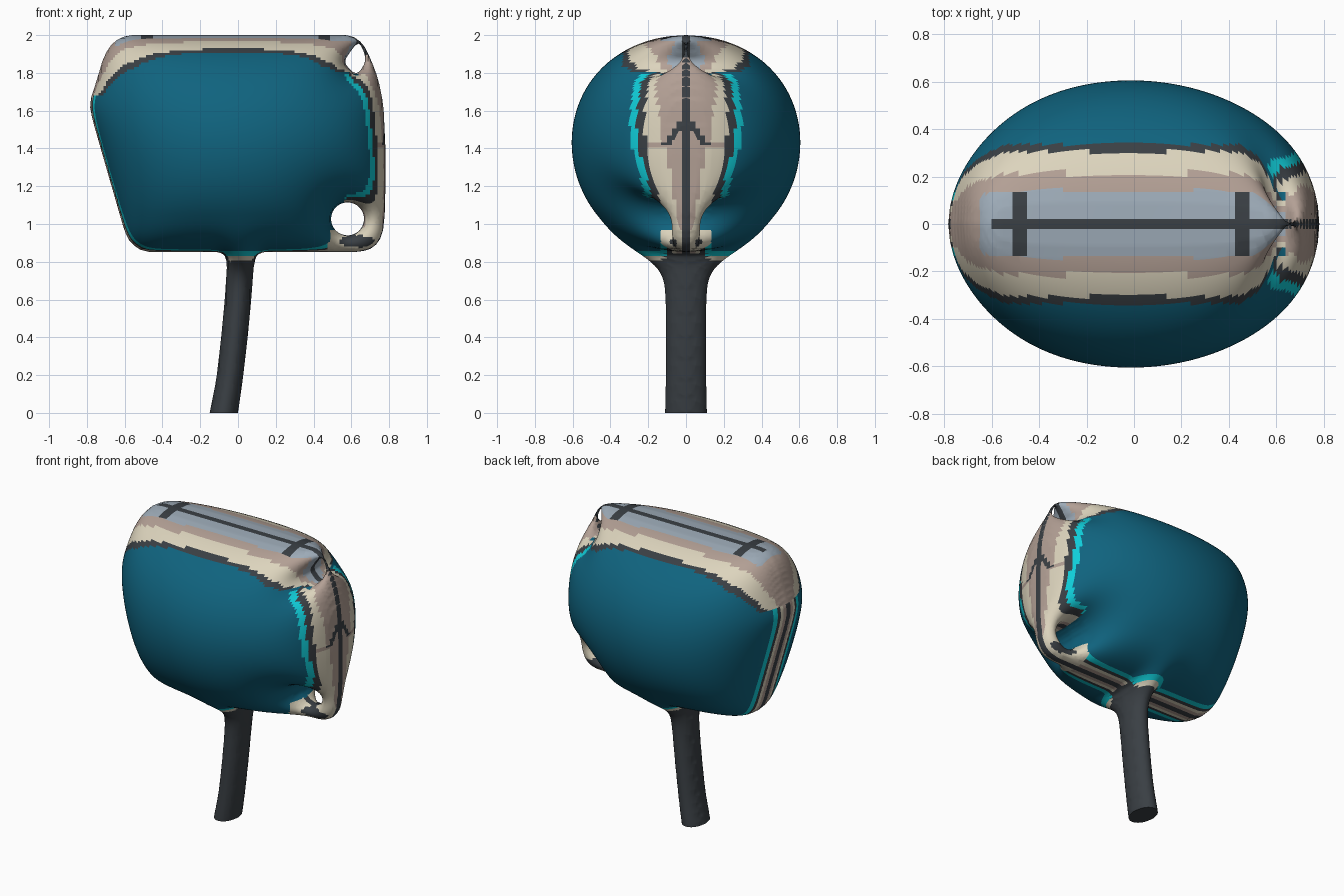
import bpy, bmesh, math

old = bpy.data.objects.get("Cube")
if old:
    bpy.data.objects.remove(old, do_unlink=True)

STEP = 0.0125
X0, Z0, NX, NZ = -0.85, -0.244, 137, 184

# Outline of the mallet (x, z), with the handle running past the floor for a flat cut
outline = [(-.59, 2), (-.66, 1.965), (-.71, 1.89), (-.745, 1.77), (-.787, 1.64), (-.77, 1.55),
           (-.60, .96), (-.57, .9), (-.5, .852), (-.08, .852), (-.057, .8), (-.07, .6),
           (-.09, .39), (-.115, .175), (-.15, 0), (-.19, -.2), (-.04, -.2), (0, 0),
           (.025, .175), (.05, .39), (.07, .6), (.085, .8), (.11, .852), (.65, .852),
           (.72, .875), (.765, .94), (.779, 1.07), (.781, 1.39), (.77, 1.63),
           (.742, 1.77), (.7, 1.88), (.662, 1.955), (.6, 2)]
upper_hole = [(.638, 1.968), (.6, 1.92), (.56, 1.86), (.59, 1.82), (.625, 1.792),
              (.655, 1.82), (.676, 1.865), (.668, 1.91)]
lower_hole = [(.58 + .09 * math.cos(k * math.pi / 6), 1.027 + .09 * math.sin(k * math.pi / 6))
              for k in range(12)]


def soften(points):
    """Cut each corner of a closed polygon a little."""
    out = []
    for k, (ax, az) in enumerate(points):
        bx, bz = points[(k + 1) % len(points)]
        t = min(.25, .03 / math.hypot(bx - ax, bz - az))
        for s in (t, 1 - t):
            out.append((ax + (bx - ax) * s, az + (bz - az) * s))
    return out


segments = []
for loop in (outline, upper_hole, lower_hole):
    pts = soften(loop)
    for (ax, az), (bx, bz) in zip(pts, pts[1:] + pts[:1]):
        dx, dz = bx - ax, bz - az
        if dx * dx + dz * dz > 1e-10:
            segments.append((ax, az, dx, dz, 1 / (dx * dx + dz * dz)))


def probe(x, z):
    """Signed distance to the outline (positive inside) and the nearest outline point."""
    best, near, inside = 9, None, False
    for ax, az, dx, dz, inv in segments:
        px, pz = x - ax, z - az
        if (pz < 0) != (pz < dz) and px < dx * pz / dz:
            inside = not inside
        t = (px * dx + pz * dz) * inv
        t = 0 if t < 0 else 1 if t > 1 else t
        ex, ez = px - t * dx, pz - t * dz
        d = ex * ex + ez * ez
        if d < best:
            best, near = d, (x - ex, z - ez)
    d = math.sqrt(best)
    return (d if inside else -d), near


grid = [probe(X0 + i * STEP, Z0 + j * STEP) for j in range(NZ) for i in range(NX)]
dist = [g[0] for g in grid]

# Inflate the outline: relax a membrane under even pressure, pinned at the outline
u = [0.0] * len(grid)
cells = []
for n, d in enumerate(dist):
    if d <= 1e-4:
        continue
    arm = [STEP * (1 if dist[m] > 1e-4 else max(.1, d / (d - dist[m] + 1e-9)))
           for m in (n - 1, n + 1, n - NX, n + NX)]
    w = [2 / (a * (a + b)) for a, b in zip(arm, (arm[1], arm[0], arm[3], arm[2]))]
    total = sum(w)
    cells.append((n, w[0] / total, w[1] / total, w[2] / total, w[3] / total, 1 / total))
for _ in range(280):
    for n, wl, wr, wd, wu, rhs in cells:
        u[n] += 1.91 * (wl * u[n - 1] + wr * u[n + 1] + wd * u[n - NX] + wu * u[n + NX] + rhs - u[n])
head_scale = .605 / math.sqrt(max(u))


def thickness(n, z):
    t = min(1, max(0, (z - .6) / .45))
    t = t * t * (3 - 2 * t)
    return math.sqrt(max(u[n], 0)) * (2.15 * (1 - t) + head_scale * t)


# Front and back shells share the vertices on the outline
bm = bmesh.new()
shells = ({}, {})


def vert(n, side):
    store = shells[side]
    if n not in store:
        if dist[n] > 1e-4:
            x, z = X0 + (n % NX) * STEP, Z0 + (n // NX) * STEP
            store[n] = bm.verts.new((x, (2 * side - 1) * thickness(n, z), z))
        else:
            x, z = grid[n][1]
            shells[0][n] = shells[1][n] = bm.verts.new((x, 0, z))
    return store[n]


for j in range(NZ - 1):
    for i in range(NX - 1):
        n = j * NX + i
        quad = (n, n + 1, n + 1 + NX, n + NX)
        if any(dist[q] > 1e-4 for q in quad):
            bm.faces.new([vert(q, 0) for q in quad])
            bm.faces.new([vert(q, 1) for q in reversed(quad)])
bmesh.ops.remove_doubles(bm, verts=bm.verts[:], dist=1e-5)


def slice_mesh(co, no, clear=False):
    bmesh.ops.bisect_plane(bm, geom=bm.verts[:] + bm.edges[:] + bm.faces[:], dist=1e-5,
                           plane_co=co, plane_no=no, clear_outer=clear)


# Flat handle end, then cuts along the thin trim stripes
slice_mesh((0, 0, 0), (0, 0, -1), True)
rim = [e for e in bm.edges if e.is_boundary and all(abs(v.co.z) < 1e-4 for v in e.verts)]
bmesh.ops.holes_fill(bm, edges=rim, sides=0)
for y in (.022, .05, .075, .1, .135):
    for s in (-1, 1):
        slice_mesh((0, s * y, 0), (0, 1, 0))

TEAL, CYAN, CREAM, TAUPE, BLUE, DARK = range(6)
colours = [("teal", (.005, .125, .21)), ("bright_cyan", (.005, .62, .70)),
           ("cream", (.72, .66, .51)), ("taupe", (.45, .35, .30)),
           ("pale_blue_grey", (.34, .41, .48)), ("charcoal", (.042, .05, .058))]


def lerp(table, t):
    for (a, va), (b, vb) in zip(table, table[1:]):
        if t <= b:
            return va + (vb - va) * max(0, t - a) / (b - a)
    return table[-1][1]


def band(a, limits):
    for limit, colour in limits:
        if a < limit:
            return colour
    return TEAL


top_width = [(-.79, .08), (-.72, .22), (-.64, .29), (-.54, .335), (.45, .335), (.53, .28), (.62, .1)]
side_cream = [(.85, .07), (1.0, .11), (1.2, .155), (1.4, .21), (1.55, .225), (1.75, .2),
              (1.85, .1), (1.92, .04)]
side_taupe = [(.9, .02), (1.05, .05), (1.38, .1), (1.42, .13), (1.75, .16), (1.9, .03)]


def paint(x, a, z):
    # handle and its collar
    if z < .8 or (z < .857 and a < .12 and abs(x - .015) < .1):
        return DARK
    if z < .86 and abs(x - .015) < .14 and a > .1:
        return CREAM if z < .832 else CYAN
    # top panel
    if z > (1.68 if x < 0 else 1.79) and x < .64 or z > 1.92:
        w = lerp(top_width, x)
        if (a < .022 and x > -.6) or (a < .135 and min(abs(x + .48), abs(x - .46)) < .033):
            return DARK
        return band(a, [(.43 * w, BLUE if x > -.65 else TAUPE), (.64 * w, TAUPE),
                        (.91 * w, CREAM), (w, DARK)])
    # lower right corner patch
    if x > .48 and z < .97:
        if a < .022 or math.hypot((x - .63) / .09, (z - .908) / .032) < 1:
            return DARK
        return CREAM if a < .13 else TEAL
    # right side panel
    if x > .56 and z > .96:
        c = lerp(side_cream, z)
        arrow = 1.42 < z < 1.58 and abs(a - (1.57 - z) * .68) < .02
        if a < (.022 if z < 1.6 else .012) or arrow:
            return DARK
        if 1.41 < z < 1.435 and a < c:
            return TAUPE
        return band(a, [(lerp(side_taupe, z), TAUPE), (c, CREAM), (c + .04, DARK),
                        (c + .075 if 1.1 < z < 1.82 else 0, CYAN)])
    # thin stripes along the left side and underneath
    if x < -.5 or z < .95:
        return band(a, [(.022, DARK), (.05, TAUPE), (.075, CREAM), (.1, DARK), (.135, CYAN)])
    return TEAL


for f in bm.faces:
    c = f.calc_center_median()
    f.material_index = paint(c.x, abs(c.y), c.z)

mesh = bpy.data.meshes.new("mallet")
bm.to_mesh(mesh)
bm.free()
for name, rgb in colours:
    mat = bpy.data.materials.new(name)
    mat.use_nodes = True
    mat.diffuse_color = (*rgb, 1)
    bsdf = next(k for k in mat.node_tree.nodes if k.type == 'BSDF_PRINCIPLED')
    bsdf.inputs["Base Color"].default_value = (*rgb, 1)
    bsdf.inputs["Roughness"].default_value = .7
    mesh.materials.append(mat)

mallet = bpy.data.objects.new("inflated_mallet", mesh)
bpy.context.scene.collection.objects.link(mallet)
bpy.context.view_layer.objects.active = mallet
mallet.select_set(True)
bpy.ops.object.shade_smooth_by_angle(angle=math.radians(50))
